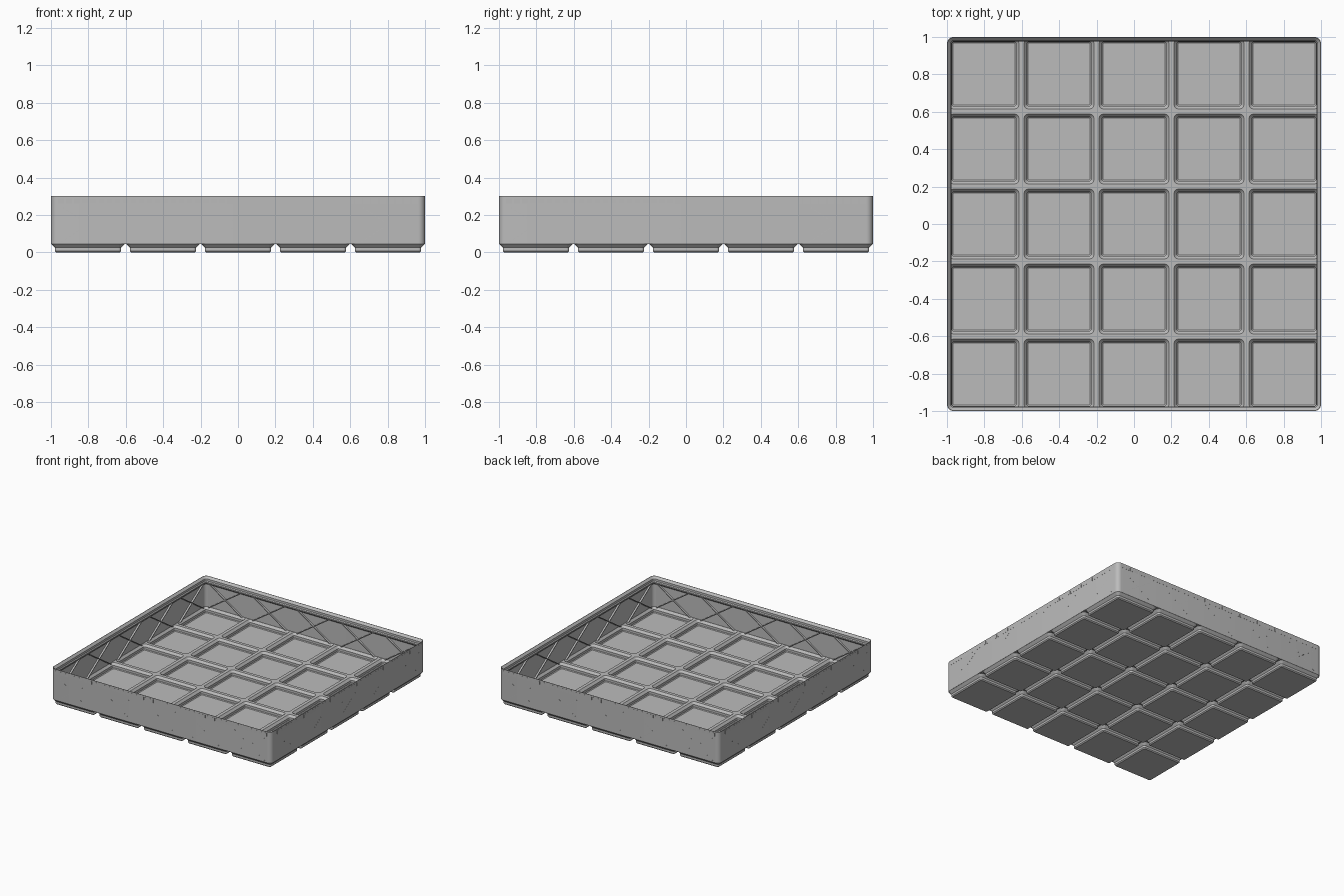
import bpy, bmesh, math
from mathutils import Matrix

if "Cube" in bpy.data.objects:
    bpy.data.objects.remove(bpy.data.objects["Cube"])

PITCH = 0.401
CELLS = [(i - 2) * PITCH for i in range(5)]

grey = bpy.data.materials.new("plain grey")
grey.diffuse_color = (0.5, 0.5, 0.5, 1)
grey.use_nodes = True
grey.node_tree.nodes["Principled BSDF"].inputs["Base Color"].default_value = grey.diffuse_color


def finish(name, bm, smooth=False):
    bmesh.ops.recalc_face_normals(bm, faces=bm.faces)
    me = bpy.data.meshes.new(name)
    bm.to_mesh(me)
    bm.free()
    me.materials.append(grey)
    ob = bpy.data.objects.new(name, me)
    bpy.context.collection.objects.link(ob)
    if smooth:
        bpy.context.view_layer.objects.active = ob
        ob.select_set(True)
        bpy.ops.object.shade_smooth_by_angle(angle=math.radians(30))
        ob.select_set(False)
    return ob


def ring(bm, half, r, z, cx=0, cy=0, n=6):
    """Rounded square loop of vertices."""
    vs = []
    for k in range(4):
        a0 = k * math.pi / 2
        sx, sy = ((1, 1), (-1, 1), (-1, -1), (1, -1))[k]
        for j in range(n + 1):
            a = a0 + j / n * math.pi / 2
            vs.append(bm.verts.new((cx + sx * (half - r) + r * math.cos(a),
                                    cy + sy * (half - r) + r * math.sin(a), z)))
    return vs


def loft(bm, profile, cx=0, cy=0):
    """Skin a list of (half width, corner radius, z) and return its rings."""
    rings = [ring(bm, h, r, z, cx, cy) for h, r, z in profile]
    for a, b in zip(rings, rings[1:]):
        for i in range(len(a)):
            j = (i + 1) % len(a)
            bm.faces.new((a[i], a[j], b[j], b[i]))
    return rings


def sheet(bm, outer, holes):
    """Flat sheet between an outer loop and its hole loops."""
    edges = []
    for loop in [outer] + holes:
        for i in range(len(loop)):
            pair = (loop[i - 1], loop[i])
            edges.append(bm.edges.get(pair) or bm.edges.new(pair))
    bmesh.ops.triangle_fill(bm, use_beauty=True, use_dissolve=False, edges=edges,
                            normal=(0, 0, 1))


# Tray shell: outer wall, stacking lip and inner wall
bm = bmesh.new()
wall = loft(bm, [
    (1.0, 0.036, 0.0455), (1.0, 0.036, 0.300), (0.997, 0.033, 0.300),
    (0.981, 0.018, 0.283), (0.981, 0.018, 0.266), (0.975, 0.012, 0.259),
    (0.975, 0.012, 0.250), (0.990, 0.026, 0.235), (0.990, 0.026, 0.052)])

# Chamfered feet below and matching pockets above
foot_tops, pocket_tops = [], []
for cx in CELLS:
    for cy in CELLS:
        foot = loft(bm, [(0.170, 0.008, 0.0), (0.1775, 0.0155, 0.0076),
                         (0.1775, 0.0155, 0.0248), (0.1975, 0.0355, 0.0455)], cx, cy)
        bm.faces.new(foot[0])
        foot_tops.append(foot[-1])
        pocket = loft(bm, [(0.166, 0.006, 0.010), (0.1715, 0.011, 0.0155),
                           (0.1715, 0.011, 0.0345), (0.187, 0.025, 0.052)], cx, cy)
        bm.faces.new(pocket[0])
        pocket_tops.append(pocket[-1])
sheet(bm, wall[0], foot_tops)
sheet(bm, wall[-1], pocket_tops)
finish("tray_shell", bm, smooth=True)


def prism(bm, side, quad, d0, d1):
    """Extrude a (u, z) quad between two distances from the centre, on one side."""
    rot = Matrix.Rotation(side * math.pi / 2, 3, 'Z')
    loops = []
    for d in (d0, d1):
        vs = [bm.verts.new((u, -d, z)) for u, z in quad]
        for v in vs:
            v.co = rot @ v.co
        loops.append(vs)
    a, b = loops
    bm.faces.new(a)
    bm.faces.new(b)
    for i in range(4):
        bm.faces.new((a[i - 1], a[i], b[i], b[i - 1]))


def diagonal(c, s, z0, z1, w):
    """Slanted strip through the centre of one wall bay."""
    u0, u1 = c + s * (z0 - 0.15) * 1.5, c + s * (z1 - 0.15) * 1.5
    return [(u0 - w, z0), (u0 + w, z0), (u1 + w, z1), (u1 - w, z1)]


# Crossed stiffening ribs inside, fine dashed seams outside, ticks on the lip
ribs, seams, ticks = bmesh.new(), bmesh.new(), bmesh.new()
for side in range(4):
    for c in CELLS:
        for s in (-1, 1):
            prism(ribs, side, diagonal(c, s, 0.050, 0.246, 0.006), 0.976, 0.993)
            for i in range(14):
                z = 0.054 + i * 0.0138
                prism(seams, side, diagonal(c, s, z, z + 0.007, 0.0015), 0.999, 1.0004)
    for i in range(45):
        u = (i - 22) * 0.043
        prism(ticks, side, [(u - 0.016, 0.262), (u + 0.016, 0.262),
                            (u + 0.016, 0.288), (u - 0.016, 0.288)], 0.999, 1.0008)
finish("wall_ribs", ribs)
finish("wall_seams", seams)
finish("lip_ticks", ticks)
